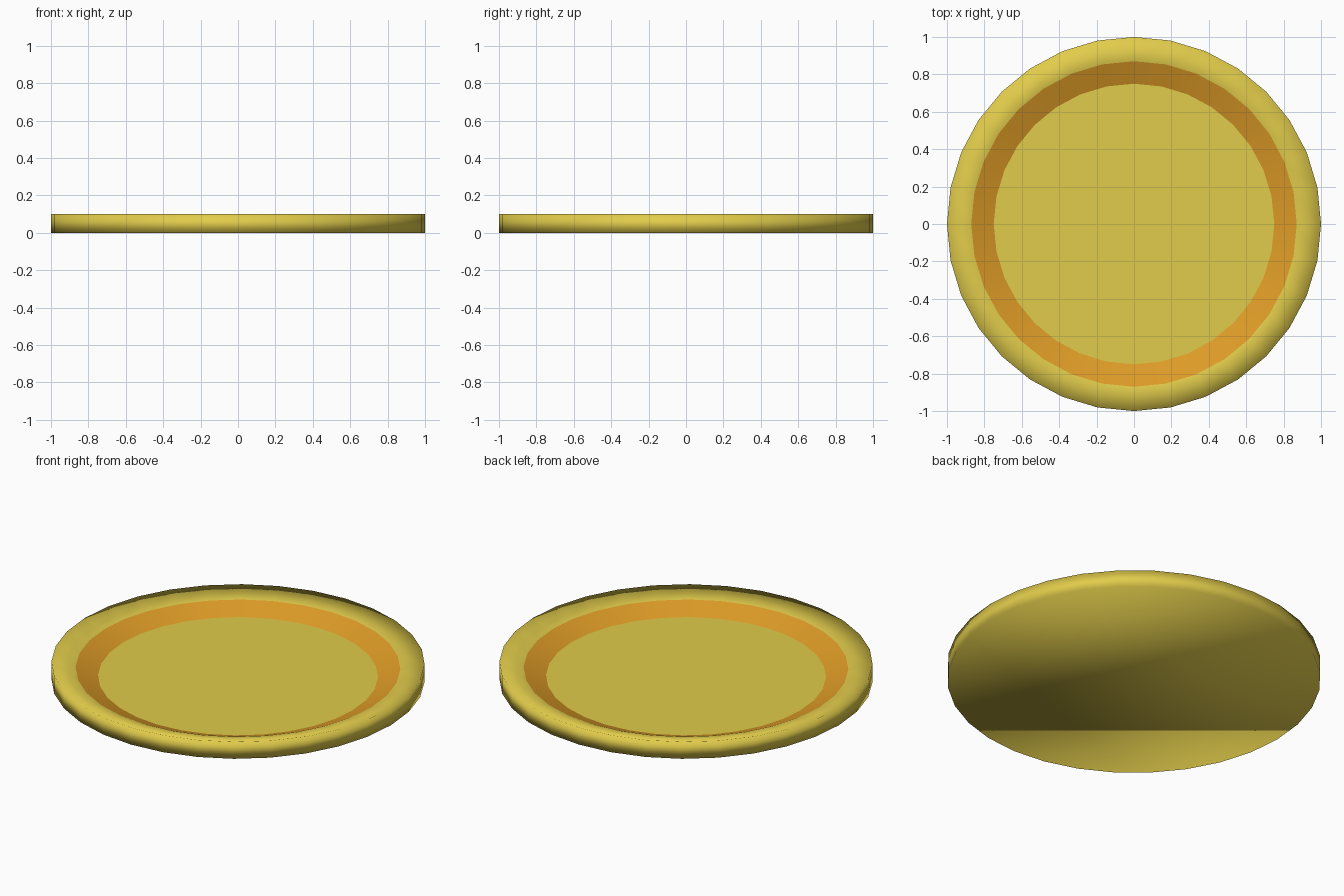
import bpy, bmesh
from math import cos, sin, pi

if "Cube" in bpy.data.objects:
    bpy.data.objects.remove(bpy.data.objects["Cube"])

SIDES = 32


def material(name, rgb):
    m = bpy.data.materials.new(name)
    m.diffuse_color = (*rgb, 1)
    m.use_nodes = True
    m.node_tree.nodes["Principled BSDF"].inputs["Base Color"].default_value = m.diffuse_color
    return m


yellow = material("yellow", (0.75, 0.60, 0.07))
orange = material("orange", (0.73, 0.33, 0.02))

# Plate profile (radius, height): base edge, rim top, rim inside, floor edge
profile = [(1.0, 0.0), (1.0, 0.10), (0.87, 0.07), (0.75, 0.022)]

bm = bmesh.new()
rings = [[bm.verts.new((r * cos(2 * pi * i / SIDES), r * sin(2 * pi * i / SIDES), z))
          for i in range(SIDES)] for r, z in profile]

# Outer wall, rim and orange band
for k, (low, high) in enumerate(zip(rings, rings[1:])):
    for i in range(SIDES):
        j = (i + 1) % SIDES
        f = bm.faces.new((low[i], low[j], high[j], high[i]))
        f.smooth = True
        f.material_index = 1 if k == 2 else 0

# Underside and floor
bottom = bm.faces.new(rings[0][::-1])
bottom.smooth = True
floor = bm.faces.new(rings[3])

# Crisp borders around the orange band
for ring in rings[2:]:
    for i in range(SIDES):
        bm.edges.get((ring[i], ring[(i + 1) % SIDES])).smooth = False

mesh = bpy.data.meshes.new("plate")
bm.to_mesh(mesh)
bm.free()
mesh.materials.append(yellow)
mesh.materials.append(orange)
bpy.context.collection.objects.link(bpy.data.objects.new("plate", mesh))
